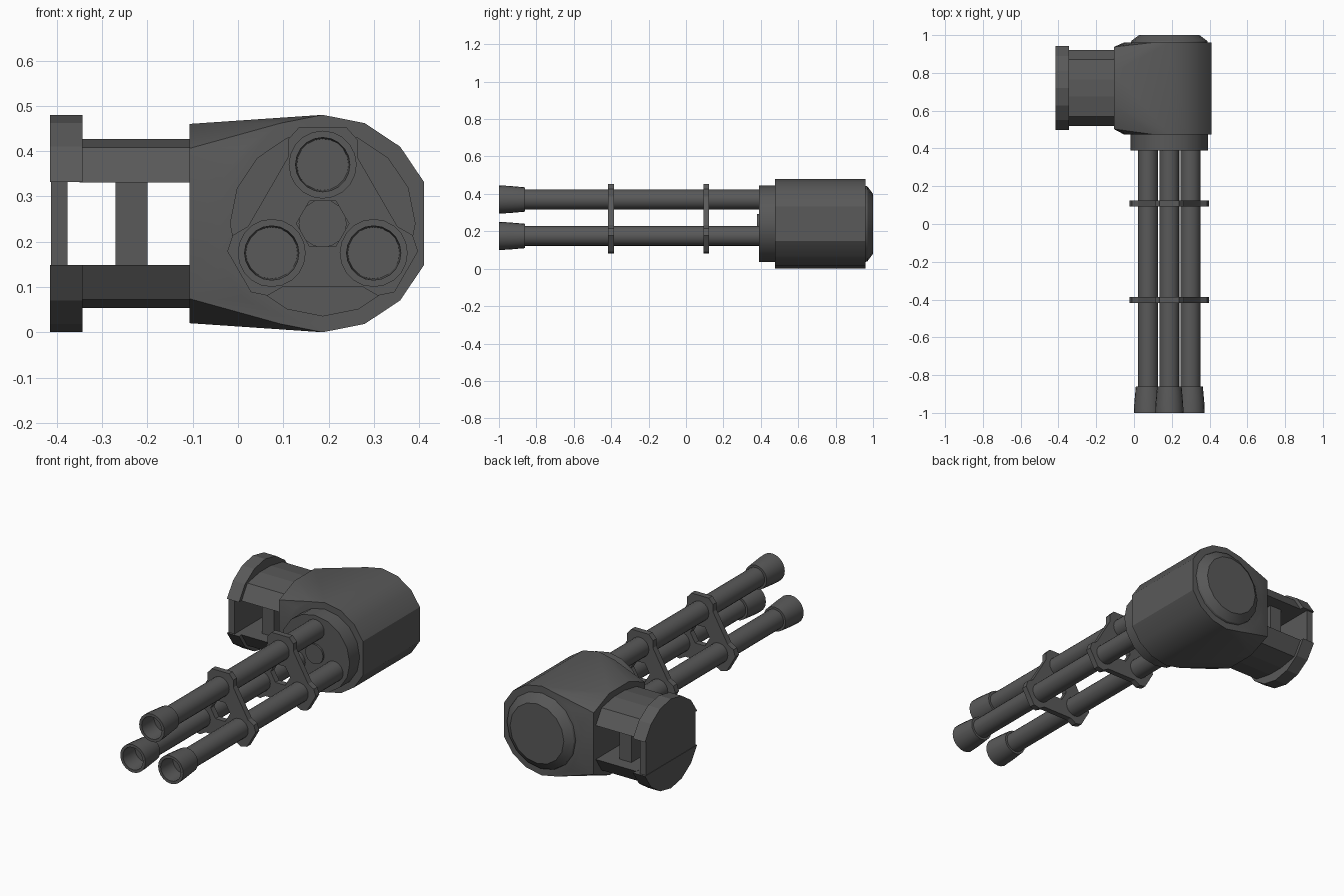
import bpy, bmesh
from math import sin, cos, pi, radians

if "Cube" in bpy.data.objects:
    bpy.data.objects.remove(bpy.data.objects["Cube"])

CX, CZ, SY = 0.187, 0.24, 0.72   # barrel axis (x, z) and side mount axis (y)

metal = bpy.data.materials.new("dark_metal")
metal.diffuse_color = (0.1, 0.1, 0.1, 1)
metal.use_nodes = True
metal.node_tree.nodes["Principled BSDF"].inputs["Base Color"].default_value = metal.diffuse_color


def finish(bm, name, smooth=True):
    bmesh.ops.recalc_face_normals(bm, faces=bm.faces)
    me = bpy.data.meshes.new(name)
    bm.to_mesh(me)
    bm.free()
    me.materials.append(metal)
    ob = bpy.data.objects.new(name, me)
    bpy.context.collection.objects.link(ob)
    if smooth:
        bpy.ops.object.select_all(action='DESELECT')
        ob.select_set(True)
        bpy.context.view_layer.objects.active = ob
        bpy.ops.object.shade_smooth_by_angle(angle=radians(30))
    return ob


def bridge(bm, a, b):
    for i in range(len(a)):
        j = (i + 1) % len(a)
        bm.faces.new((a[i], a[j], b[j], b[i]))


def lathe_y(name, profile, x, z, n):
    """Rings of (radius, y) around an axis parallel to y, capped at both ends."""
    bm = bmesh.new()
    rings = [[bm.verts.new((x + r * cos(2 * pi * i / n), y, z + r * sin(2 * pi * i / n)))
              for i in range(n)] for r, y in profile]
    for a, b in zip(rings, rings[1:]):
        bridge(bm, a, b)
    bm.faces.new(rings[0])
    bm.faces.new(rings[-1])
    return finish(bm, name)


def extrude_x(name, pts, x0, x1):
    """Prism along x from a (y, z) outline given relative to the side mount axis."""
    bm = bmesh.new()
    a, b = [[bm.verts.new((x, SY + y, CZ + z)) for y, z in pts] for x in (x0, x1)]
    bridge(bm, a, b)
    bm.faces.new(a)
    bm.faces.new(b)
    return finish(bm, name, False)


# Housing: hull of a 16-sided drum (flat on its outer side) and an octagonal neck
bm = bmesh.new()
for y in (0.475, 0.96):
    for i in range(1, 16):
        a = i * pi / 8
        bm.verts.new((CX + 0.242 * cos(a), y, CZ + 0.24 * sin(a)))
for x in (-0.107, -0.07):
    for y, z in ((0.085, 0.22), (0.217, 0.166)):
        for sy in (-1, 1):
            for sz in (-1, 1):
                bm.verts.new((x, SY + sy * y, CZ + sz * z))
bmesh.ops.convex_hull(bm, input=bm.verts[:])
bmesh.ops.dissolve_limit(bm, angle_limit=radians(1), verts=bm.verts[:], edges=bm.edges[:])
finish(bm, "housing")

# Collar, rear cap and centre hub
lathe_y("front_collar", [(0.205, 0.39), (0.205, 0.485)], CX, CZ, 16)
lathe_y("rear_cap", [(0.205, 0.955), (0.20, 0.97), (0.16, 1.0)], CX, CZ, 16)
lathe_y("centre_hub", [(0.053, 0.38), (0.053, 0.40)], CX, CZ, 16)

# Three barrels with flared hollow muzzles
for k in range(3):
    a = pi / 2 + k * 2 * pi / 3
    x, z = CX + 0.13 * cos(a), CZ + 0.13 * sin(a)
    lathe_y(f"barrel_{k + 1}", [(0.053, -0.88), (0.053, 0.40)], x, z, 20)
    lathe_y(f"muzzle_{k + 1}", [(0.057, -0.90), (0.06, -1.0), (0.075, -1.0),
                                (0.073, -0.95), (0.065, -0.86), (0.05, -0.86)], x, z, 20)

# Two three-lobed clamps with a hexagonal centre hole
lobe = [(0.077, 0.146), (0.077, 0.185), (0.052, 0.213),
        (-0.052, 0.213), (-0.077, 0.185), (-0.077, 0.146)]
outer = []
for k in range(3):
    t = k * 2 * pi / 3
    outer += [(x * cos(t) - z * sin(t), x * sin(t) + z * cos(t)) for x, z in lobe]
hexa = [(0.058 * cos(pi / 3 * (i + 1)), 0.058 * sin(pi / 3 * (i + 1))) for i in range(6)]
for n, y0 in enumerate((-0.417, 0.093)):
    bm = bmesh.new()
    layers = [[[bm.verts.new((CX + p, y, CZ + q)) for p, q in loop]
               for loop in (outer, hexa)] for y in (y0, y0 + 0.031)]
    for o, h in layers:
        for k in range(3):
            bm.faces.new(o[6 * k:6 * k + 6] + [h[2 * k + 1], h[2 * k]])
            bm.faces.new([o[6 * k + 5], o[(6 * k + 6) % 18],
                          h[(2 * k + 2) % 6], h[2 * k + 1]])
    for a, b in zip(*layers):
        bridge(bm, a, b)
    finish(bm, f"barrel_clamp_{n + 1}", False)

# Side mount: end disc, then upper and lower rim and arm segments
rim = [(0.24 * cos(i * pi / 8), 0.24 * sin(i * pi / 8)) for i in range(1, 8)]
arm = [(0.2, 0.091), (0.15, 0.168), (0.045, 0.187),
       (-0.045, 0.187), (-0.15, 0.168), (-0.2, 0.091)]
disc = [(y * 0.95, z) for y, z in rim] + [(-y * 0.95, -z) for y, z in rim]
extrude_x("mount_disc", disc, -0.413, -0.377)
for label, s in (("upper", 1), ("lower", -1)):
    extrude_x(f"{label}_rim", [(y, s * z) for y, z in rim], -0.415, -0.343)
    extrude_x(f"{label}_arm", [(y, s * z) for y, z in arm], -0.35, -0.1)

# Post between the two arms
extrude_x("mount_post", [(-0.13, -0.1), (0.13, -0.1), (0.13, 0.1), (-0.13, 0.1)], -0.27, -0.2)
